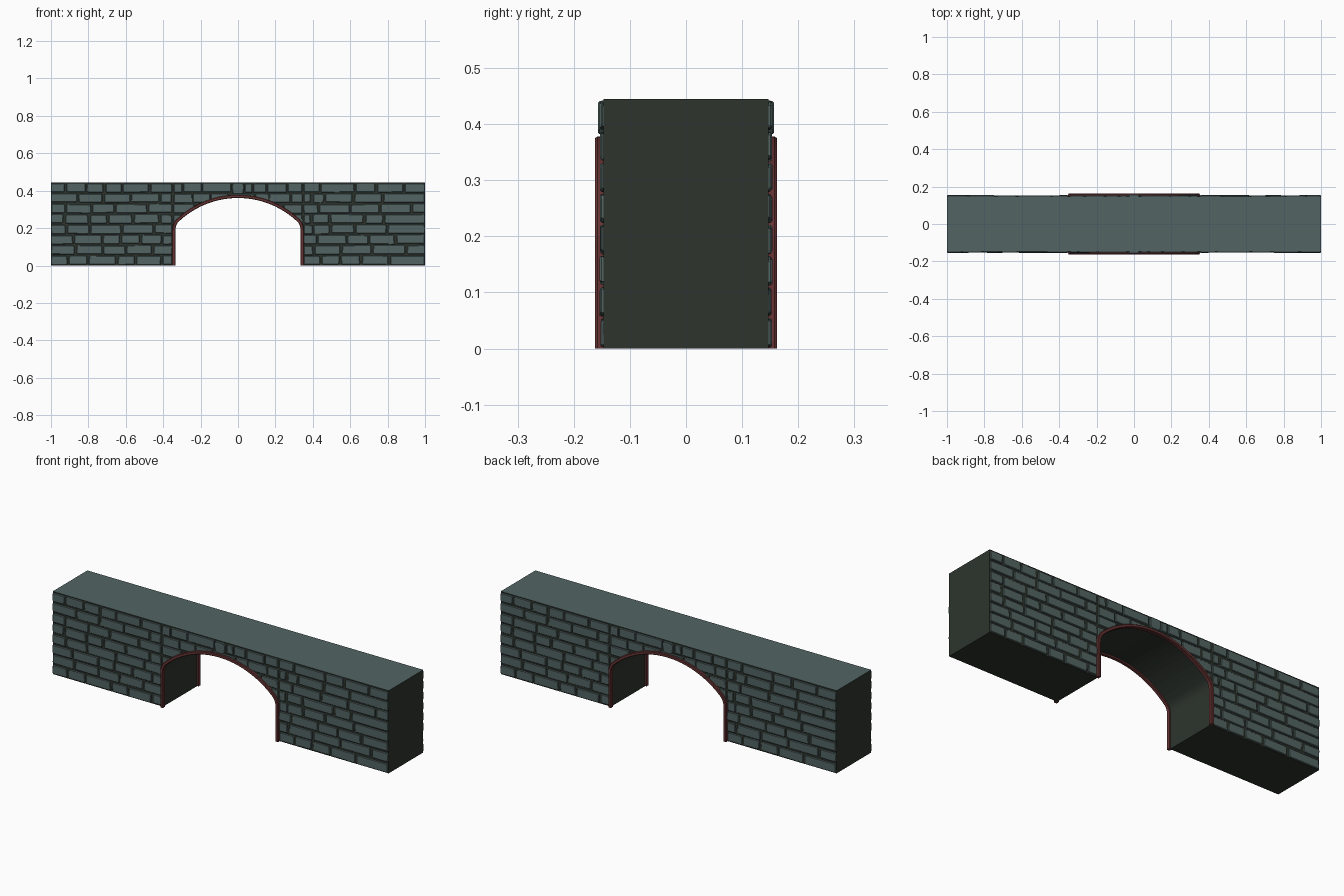
import bpy, bmesh, math, random
from mathutils import Vector

if "Cube" in bpy.data.objects:
    bpy.data.objects.remove(bpy.data.objects["Cube"])

random.seed(7)
HEIGHT, CORE_Y, ROWS = 0.445, 0.147, 8
JAMB, R, ZC = 0.343, 0.469, -0.10      # arch half width, arc radius, arc centre height


def material(name, rgb):
    m = bpy.data.materials.new(name)
    m.diffuse_color = (*rgb, 1)
    m.use_nodes = True
    m.node_tree.nodes["Principled BSDF"].inputs["Base Color"].default_value = m.diffuse_color
    return m


stone = material("grey green stone", (0.085, 0.130, 0.125))
dark = material("dark mortar", (0.026, 0.034, 0.026))
red = material("red trim", (0.135, 0.034, 0.034))


def arc_z(x):
    return ZC + math.sqrt(R * R - x * x)


def make_object(name, bm, mats):
    bmesh.ops.recalc_face_normals(bm, faces=bm.faces[:])
    me = bpy.data.meshes.new(name)
    bm.to_mesh(me)
    bm.free()
    for m in mats:
        me.materials.append(m)
    ob = bpy.data.objects.new(name, me)
    bpy.context.collection.objects.link(ob)
    return ob


def turned_copy(ob, name):
    c = ob.copy()
    c.name = name
    c.rotation_euler.z = math.pi
    bpy.context.collection.objects.link(c)


# Arch centre line: jambs, softened shoulders and a shallow arc
half = [Vector((JAMB, 0))]
a, b, c = Vector((JAMB, 0.185)), Vector((JAMB, 0.222)), Vector((0.32, arc_z(0.32)))
for i in range(6):
    t = i / 5
    half.append(a * (1 - t) ** 2 + b * 2 * t * (1 - t) + c * t * t)
a0 = math.asin(0.32 / R)
for i in range(1, 13):
    t = a0 * (1 - i / 12)
    half.append(Vector((R * math.sin(t), ZC + R * math.cos(t))))
path = half + [Vector((-p.x, p.y)) for p in reversed(half[:-1])]

# Wall core: profile with the arch cut out, stone on top and dark elsewhere
bm = bmesh.new()
profile = [(1, 0), (1, HEIGHT), (-1, HEIGHT), (-1, 0)] + [tuple(p) for p in reversed(path)]
face = bm.faces.new([bm.verts.new((x, -CORE_Y, z)) for x, z in profile])
ext = bmesh.ops.extrude_face_region(bm, geom=[face])
bmesh.ops.translate(bm, vec=(0, 2 * CORE_Y, 0),
                    verts=[v for v in ext["geom"] if isinstance(v, bmesh.types.BMVert)])
if not any(f.normal.y < -0.9 and f.calc_center_median().y < -0.1 for f in bm.faces):
    bm.faces.new([v for v in face.verts]) if face.is_valid is False else None
for f in bm.faces:
    if all(v.co.z > HEIGHT - 0.001 for v in f.verts):
        f.material_index = 1
make_object("wall_core", bm, [dark, stone])

# Red arch trim: bevelled strip swept along the arch
section = [(-0.008, 0.143), (-0.008, 0.159), (-0.005, 0.162),
           (0.006, 0.162), (0.009, 0.158), (0.009, 0.143)]
bm = bmesh.new()
rings = []
for i, p in enumerate(path):
    d = path[min(i + 1, len(path) - 1)] - path[max(i - 1, 0)]
    n = Vector((d.y, -d.x)).normalized()
    if i in (0, len(path) - 1):
        n = Vector((math.copysign(1, p.x), 0))
    rings.append([bm.verts.new((p.x + n.x * o, -y, p.y + n.y * o)) for o, y in section])
k = len(section)
for r0, r1 in zip(rings, rings[1:]):
    for j in range(k):
        bm.faces.new((r0[j], r0[(j + 1) % k], r1[(j + 1) % k], r1[j]))
bm.faces.new(rings[0])
bm.faces.new(rings[-1])
trim = make_object("front_arch_trim", bm, [red])
turned_copy(trim, "back_arch_trim")


def add_brick(bm, pts, depth):
    """Raised stone with a chamfered rim from an outline in x, z."""
    f = bm.faces.new([bm.verts.new((x, -CORE_Y + 0.002, z)) for x, z in pts])
    f.normal_update()
    if f.normal.y > 0:
        f.normal_flip()
    ext = bmesh.ops.extrude_face_region(bm, geom=[f])
    top = [g for g in ext["geom"] if isinstance(g, bmesh.types.BMFace)][0]
    bmesh.ops.translate(bm, vec=(0, -depth, 0), verts=top.verts[:])
    top.normal_update()
    bmesh.ops.inset_individual(bm, faces=[top], thickness=0.003, depth=0.0)
    bmesh.ops.translate(bm, vec=(0, -0.003, 0), verts=top.verts[:])


def brick_outline(x0, x1, z0, z1):
    """Rough rectangle whose underside follows the arch where they meet."""
    j = lambda s: random.uniform(0, s)
    near = min(abs(x0), abs(x1)) < JAMB + 0.006 or x0 * x1 < 0
    if not near:
        e = lambda: 0.003 + j(0.006)
        return [(x0 + e(), z0 + j(.002)), (x1 - e(), z0 + j(.002)), (x1 - j(.002), z0 + e()),
                (x1 - j(.004), z1 - e()), (x1 - e(), z1 - j(.002)), (x0 + e(), z1 - j(.002)),
                (x0 + j(.004), z1 - e()), (x0 + j(.002), z0 + e())]
    low = []
    for i in range(41):
        x = x0 + (x1 - x0) * i / 40
        z = max(z0, arc_z(x) + 0.006) if abs(x) < JAMB + 0.004 else z0
        if z < z1 - 0.008:
            low.append((x, z))
    if len(low) < 6:
        return None
    mid = low[1:-1]
    low = [low[0]] + mid[4::6] + [low[-1]]
    xa, xb = low[0][0], low[-1][0]
    c = min(0.005, (xb - xa) / 4)
    return low + [(xb, z1 - c), (xb - c, z1 - j(.002)), (xa + c, z1 - j(.002)), (xa, z1 - c)]


# Stone courses on the front face
bm = bmesh.new()
pitch = 0.443 / ROWS
for row in range(ROWS):
    z0, z1 = row * pitch + 0.003, (row + 1) * pitch - 0.003
    cuts = [-1.0]
    first = random.uniform(0.06, 0.16)
    while cuts[-1] < 0.93:
        step = first if len(cuts) == 1 else random.uniform(0.09, 0.19)
        if abs(cuts[-1]) < 0.4:
            step *= 0.75
        cuts.append(min(cuts[-1] + step, 1.0))
    cuts[-1] = 1.0
    cuts = [x for x in cuts if abs(abs(x) - 0.347) > 0.045] + [-0.347, 0.347]
    if row == ROWS - 1:
        cuts = [x for x in cuts if abs(x) > 0.08] + [-0.036, 0.036]
    cuts.sort()
    for xa, xb in zip(cuts, cuts[1:]):
        if row == ROWS - 1 and abs(xa + xb) < 0.001 and xb < 0.05:
            continue                    # space for the keystone
        g0 = 0 if xa == -1 else random.uniform(0.002, 0.006)
        g1 = 0 if xb == 1 else random.uniform(0.002, 0.006)
        dz = random.uniform(-0.002, 0.003)
        pts = brick_outline(xa + g0, xb - g1, max(0.001, z0 + dz), z1 + min(dz, 0.002))
        if pts:
            add_brick(bm, pts, random.uniform(0.003, 0.006))
bricks = make_object("front_stone_courses", bm, [stone])
turned_copy(bricks, "back_stone_courses")

# Keystone above the crown of the arch
bm = bmesh.new()
add_brick(bm, [(-0.022, 0.382), (0.022, 0.382), (0.03, 0.391), (0.032, 0.43), (0.024, 0.441),
               (-0.024, 0.441), (-0.032, 0.43), (-0.03, 0.391)], 0.009)
key = make_object("front_keystone", bm, [stone])
turned_copy(key, "back_keystone")
